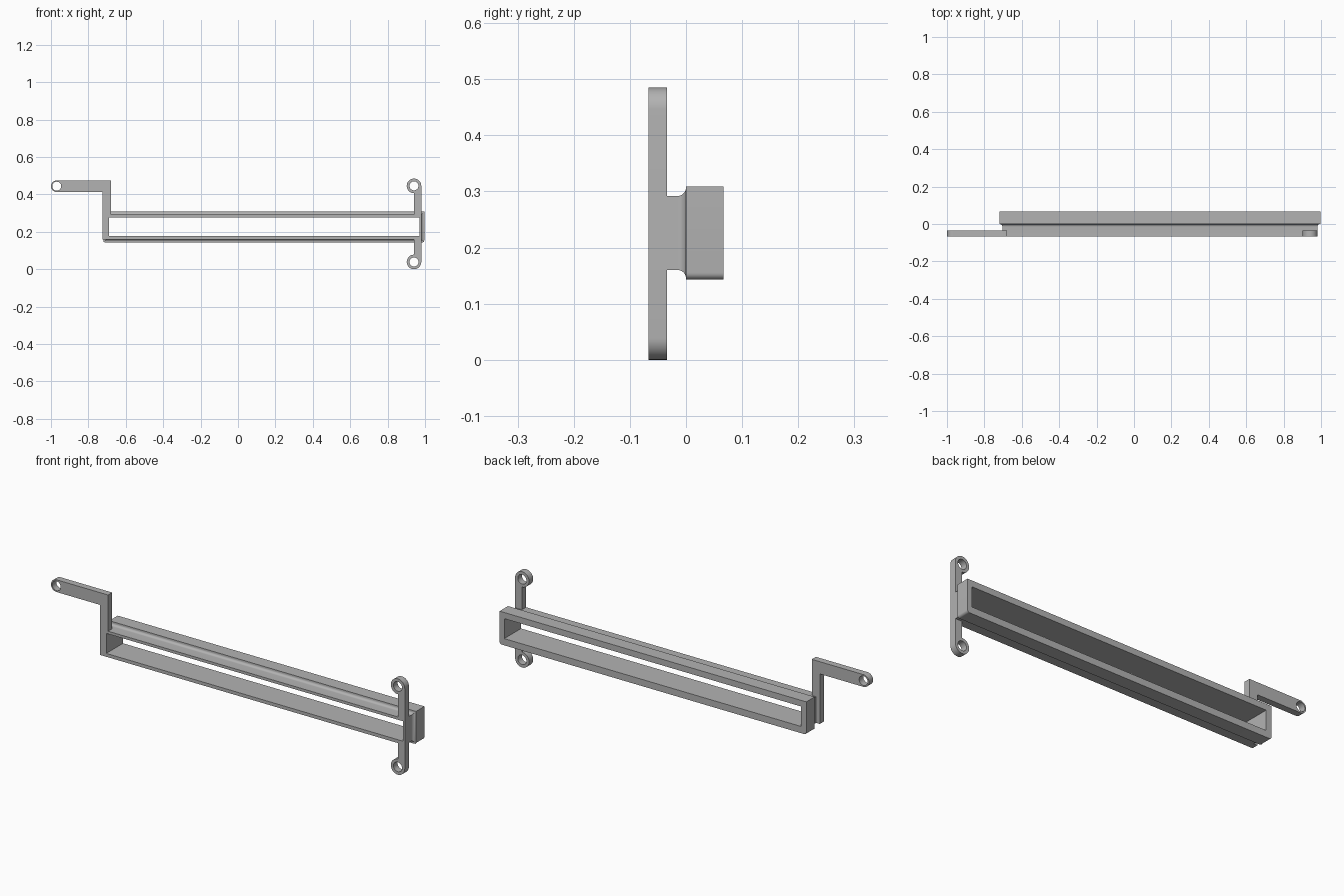
import bpy
import bmesh
from math import pi, cos, sin

cube = bpy.data.objects.get("Cube")
if cube:
    bpy.data.objects.remove(cube, do_unlink=True)

# Single plastic colour
GREY = (0.45, 0.45, 0.45, 1)
grey = bpy.data.materials.new("grey_plastic")
grey.use_nodes = True
grey.diffuse_color = GREY
grey.node_tree.nodes["Principled BSDF"].inputs["Base Color"].default_value = GREY

FRONT, PLATE_BACK, STEP, BACK = -0.067, -0.034, 0.0, 0.067


def arc(cx, cz, r, start, end, steps=16):
    """Points on an arc in the xz plane, angles in half turns."""
    angles = [pi * (start + (end - start) * i / steps) for i in range(steps + 1)]
    return [(cx + r * cos(a), cz + r * sin(a)) for a in angles]


def rect(x0, x1, z0, z1, grow=0):
    return [(x0 - grow, z0 - grow), (x1 + grow, z0 - grow),
            (x1 + grow, z1 + grow), (x0 - grow, z1 + grow)]


def loft(name, sections):
    """Solid through a list of (y, xz outline) sections."""
    bm = bmesh.new()
    rings = [[bm.verts.new((x, y, z)) for x, z in pts] for y, pts in sections]
    for a, b in zip(rings, rings[1:]):
        for i in range(len(a)):
            j = (i + 1) % len(a)
            bm.faces.new((a[i], a[j], b[j], b[i]))
    bm.faces.new(rings[0])
    bm.faces.new(rings[-1])
    bmesh.ops.recalc_face_normals(bm, faces=bm.faces)
    mesh = bpy.data.meshes.new(name)
    bm.to_mesh(mesh)
    bm.free()
    mesh.materials.append(grey)
    obj = bpy.data.objects.new(name, mesh)
    bpy.context.collection.objects.link(obj)
    return obj


def prism(name, outline, y0, y1):
    return loft(name, [(y0, outline), (y1, outline)])


def combine(obj, tool, operation):
    """Apply a boolean and remove its tool."""
    tool.hide_render = True
    mod = obj.modifiers.new(operation.lower(), 'BOOLEAN')
    mod.operation, mod.object, mod.solver = operation, tool, 'EXACT'
    bpy.context.view_layer.objects.active = obj
    bpy.ops.object.modifier_apply(modifier=mod.name)
    bpy.data.objects.remove(tool, do_unlink=True)


def cut_opening(obj):
    combine(obj, prism("opening_cutter", rect(-0.69, 0.97, 0.177, 0.278), -0.2, 0.2), 'DIFFERENCE')


def drill(obj, x, z):
    combine(obj, prism("hole_cutter", arc(x, z, 0.024, 0, 2, 32)[:-1], -0.2, 0.2), 'DIFFERENCE')


# Rear frame with rounded lower corners
r = 0.012
frame_outline = (arc(-0.72 + r, 0.143 + r, r, 1, 1.5, 6)
                 + arc(0.996 - r, 0.143 + r, r, 1.5, 2, 6)
                 + [(0.996, 0.309), (-0.72, 0.309)])
rear_frame = prism("rear_frame", frame_outline, STEP, BACK)
cut_opening(rear_frame)

# Front neck flaring into the frame through a concave fillet
neck = (-0.704, 0.98, 0.16, 0.292)
fillet = 0.015
sections = [(FRONT, rect(*neck))]
for i in range(9):
    a = pi / 2 * i / 8
    sections.append((STEP - fillet * (1 - sin(a)), rect(*neck, grow=fillet * (1 - cos(a)))))
front_neck = loft("front_neck", sections)
cut_opening(front_neck)

# Cranked arm on the right-hand end, with a rounded tip
arm_z, arm_r, tip_x = 0.444, 0.031, -0.969
arm_outline = (arc(tip_x, arm_z, arm_r, 0.5, 1.5)
               + [(-0.725, arm_z - arm_r), (-0.725, 0.16), (-0.68, 0.16),
                  (-0.68, arm_z + arm_r)])
cranked_arm = prism("cranked_arm", arm_outline, FRONT, PLATE_BACK)
cut_opening(cranked_arm)
drill(cranked_arm, tip_x, arm_z)

# Upright strap on the left-hand end with a screw ear at each tip
ear_x, ear_r, low, high = 0.941, 0.039, 0.039, 0.446
strap = prism("ear_strap", rect(ear_x + 0.001, ear_x + ear_r, low, high), FRONT, PLATE_BACK)
for z in (low, high):
    ear = prism("ear", arc(ear_x, z, ear_r, 0, 2, 40)[:-1], FRONT, PLATE_BACK)
    combine(strap, ear, 'UNION')
for z in (low, high):
    drill(strap, ear_x, z)
cut_opening(strap)

# Smooth the curved faces, keep the edges crisp
for obj in (rear_frame, front_neck, cranked_arm, strap):
    bpy.ops.object.select_all(action='DESELECT')
    obj.select_set(True)
    bpy.context.view_layer.objects.active = obj
    bpy.ops.object.shade_smooth_by_angle(angle=pi / 6)
